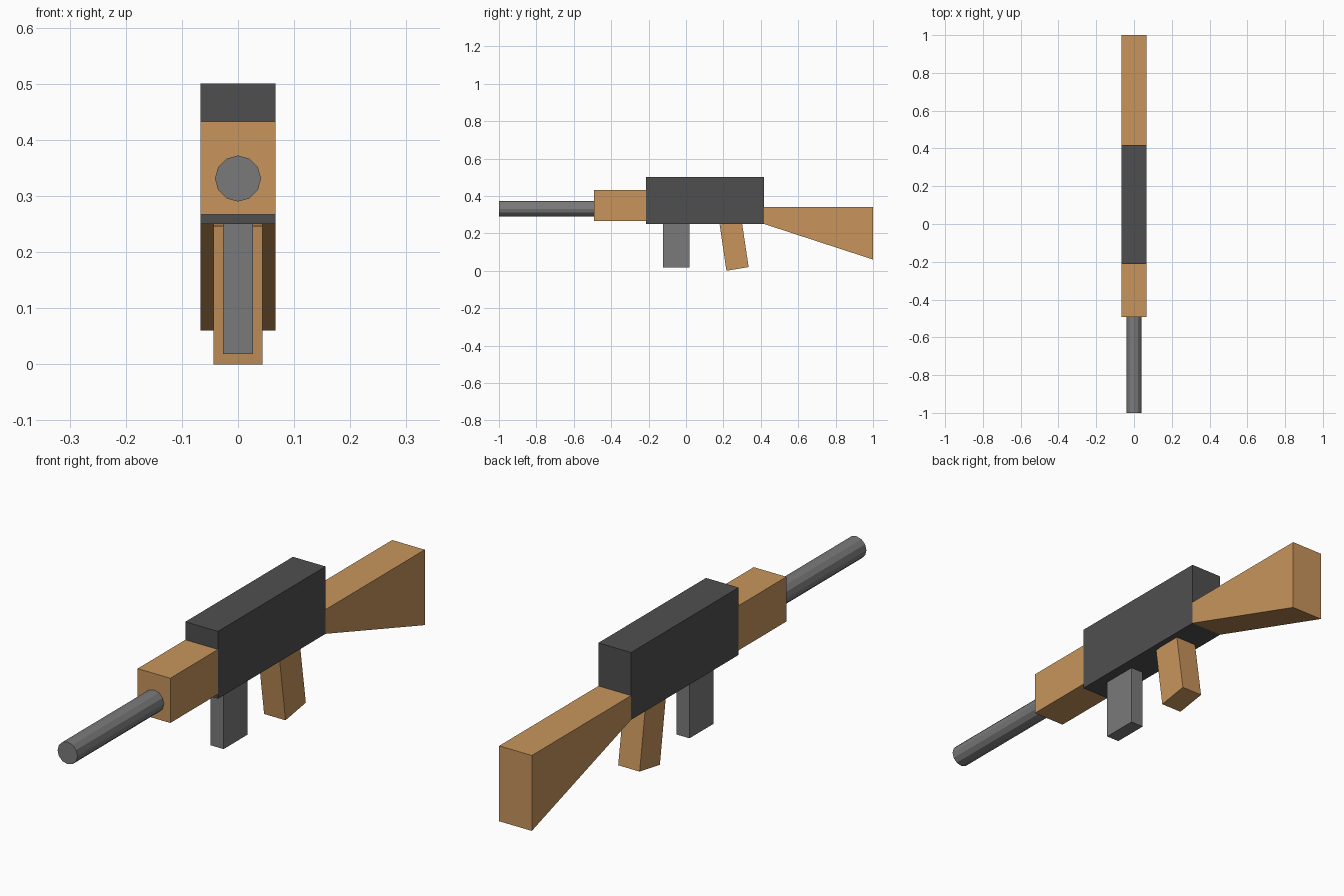
import bpy, bmesh, math
from mathutils import Matrix

if "Cube" in bpy.data.objects:
    bpy.data.objects.remove(bpy.data.objects["Cube"])


def material(name, rgb):
    m = bpy.data.materials.new(name)
    m.diffuse_color = (*rgb, 1)
    m.use_nodes = True
    m.node_tree.nodes["Principled BSDF"].inputs["Base Color"].default_value = m.diffuse_color
    return m


wood = material("wood", (0.58, 0.30, 0.107))
dark = material("dark_metal", (0.078, 0.078, 0.078))
grey = material("grey_metal", (0.195, 0.195, 0.195))


def finish(name, bm, mat):
    bmesh.ops.recalc_face_normals(bm, faces=bm.faces)
    me = bpy.data.meshes.new(name)
    bm.to_mesh(me)
    bm.free()
    me.materials.append(mat)
    bpy.context.collection.objects.link(bpy.data.objects.new(name, me))


def slab(name, profile, half_width, mat):
    """Side profile of (y, z) points extruded across x."""
    bm = bmesh.new()
    face = bm.faces.new([bm.verts.new((-half_width, y, z)) for y, z in profile])
    ext = bmesh.ops.extrude_face_region(bm, geom=[face])
    verts = [v for v in ext["geom"] if isinstance(v, bmesh.types.BMVert)]
    bmesh.ops.translate(bm, verts=verts, vec=(2 * half_width, 0, 0))
    finish(name, bm, mat)


def box(y0, y1, z0, z1):
    return [(y0, z0), (y1, z0), (y1, z1), (y0, z1)]


# Body blocks
slab("receiver", box(-0.213, 0.418, 0.25, 0.5), 0.067, dark)
slab("handguard", box(-0.493, -0.213, 0.267, 0.433), 0.067, wood)
slab("magazine", box(-0.123, 0.018, 0.018, 0.25), 0.027, grey)

# Tapered stock and tilted grip
slab("stock", [(0.418, 0.25), (1, 0.06), (1, 0.34), (0.418, 0.34)], 0.067, wood)
slab("grip", [(0.216, 0), (0.335, 0.02), (0.298, 0.265), (0.18, 0.246)], 0.044, wood)

# Twelve-sided barrel
bm = bmesh.new()
bmesh.ops.create_cone(
    bm, cap_ends=True, segments=12, radius1=0.041, radius2=0.041, depth=0.51,
    matrix=Matrix.Translation((0, -0.745, 0.331)) @ Matrix.Rotation(math.pi / 2, 4, "X"))
finish("barrel", bm, grey)
